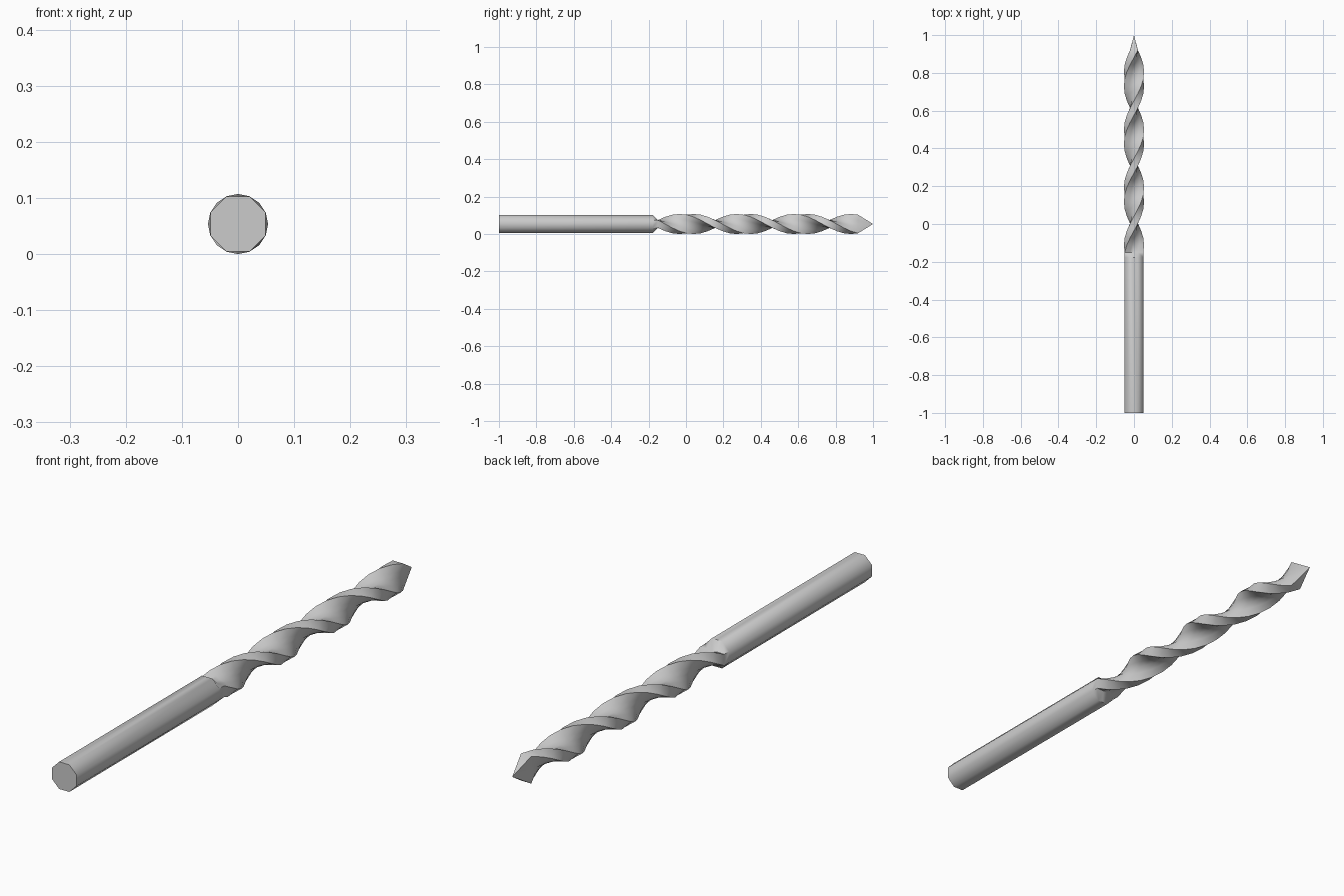
import bpy, bmesh, math

if "Cube" in bpy.data.objects:
    bpy.data.objects.remove(bpy.data.objects["Cube"])

R = 0.0535          # outer radius, also height of the axis
A, B = R * math.cos(math.pi / 8), R * math.sin(math.pi / 8)
FLUTE_START, FLUTE_END = -0.15, 0.92
STEPS = 28
TURN = math.radians(630)

# ten-point sections: two lands at +-x, three points across each flute side
def section(side, mid):
    return [(A, -B), (A, B), (B, side), (0, mid), (-B, side),
            (-A, B), (-A, -B), (-B, -side), (0, -mid), (B, -side)]

shank = section(A, A)
fluted = section(0.021, 0.017)

bm = bmesh.new()

def ring(points, y, angle=0.0):
    c, s = math.cos(angle), math.sin(angle)
    return [bm.verts.new((x * c + z * s, y, R - x * s + z * c)) for x, z in points]

# shank, then a short runout into the right-hand helical flutes
rings = [ring(shank, -1.0), ring(shank, -0.178)]
for i in range(STEPS + 1):
    t = i / STEPS
    rings.append(ring(fluted, FLUTE_START + t * (FLUTE_END - FLUTE_START), t * TURN))

for a, b in zip(rings, rings[1:]):
    for i in range(10):
        j = (i + 1) % 10
        bm.faces.new((a[i], a[j], b[j], b[i]))
bm.faces.new(rings[0])

# drill point
tip = bm.verts.new((0, 1.0, R))
last = rings[-1]
for i in range(10):
    bm.faces.new((last[i], last[(i + 1) % 10], tip))

bmesh.ops.recalc_face_normals(bm, faces=bm.faces)
mesh = bpy.data.meshes.new("drill_bit")
bm.to_mesh(mesh)
bm.free()
bit = bpy.data.objects.new("drill_bit", mesh)
bpy.context.collection.objects.link(bit)

# smooth shading with crisp land edges
bpy.context.view_layer.objects.active = bit
bit.select_set(True)
bpy.ops.object.shade_smooth_by_angle(angle=math.radians(46))
